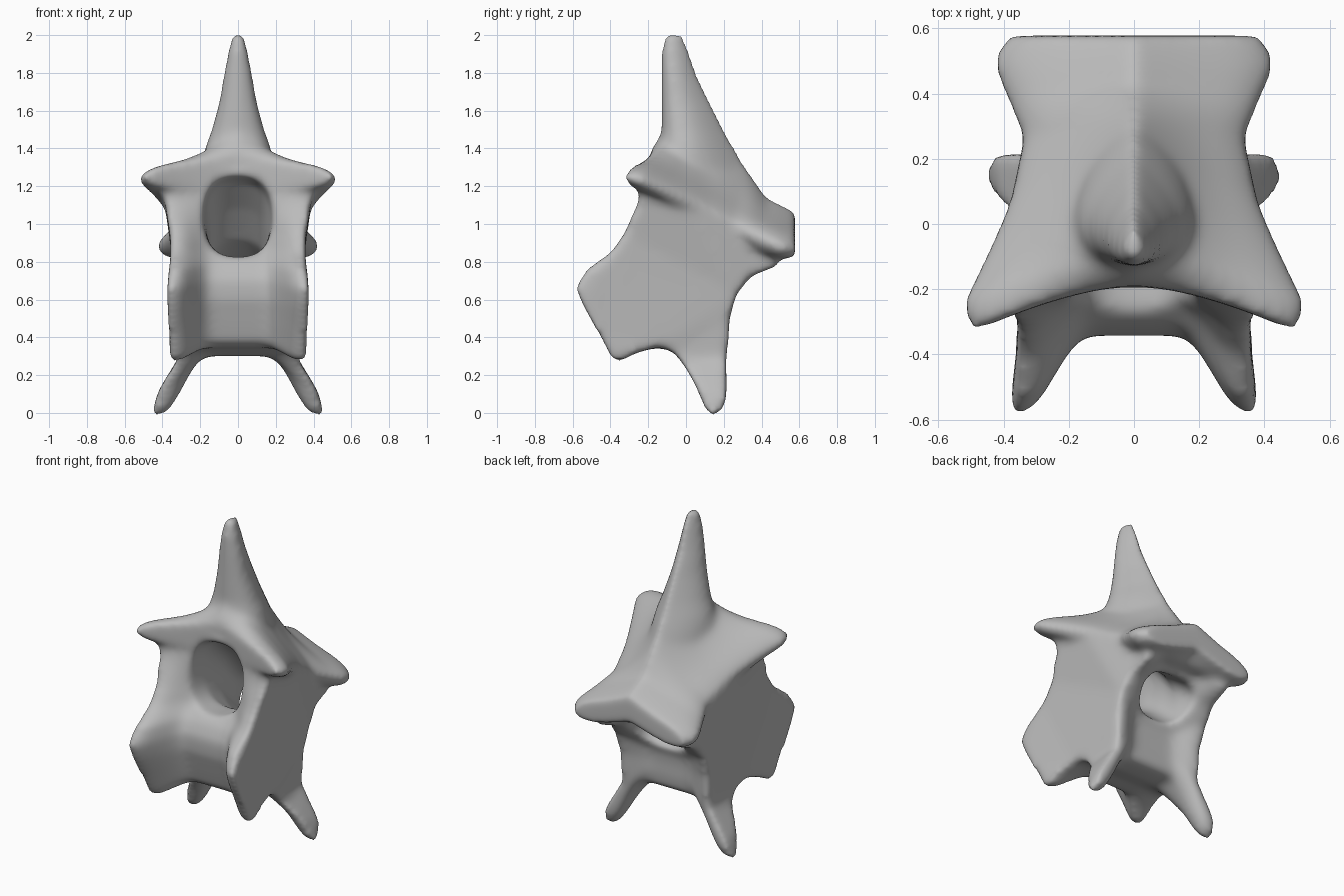
import bpy
import bmesh
from math import cos, sin, pi, copysign
from mathutils import Vector

if "Cube" in bpy.data.objects:
    bpy.data.objects.remove(bpy.data.objects["Cube"], do_unlink=True)


def loft(bm, rings):
    """Skin a run of equal-length rings and close both ends."""
    loops = [[bm.verts.new(p) for p in ring] for ring in rings]
    faces = []
    for a, b in zip(loops, loops[1:]):
        for i in range(len(a)):
            j = (i + 1) % len(a)
            faces.append(bm.faces.new((a[i], a[j], b[j], b[i])))
    caps = [bm.faces.new(loops[0]), bm.faces.new(loops[-1])]
    bmesh.ops.recalc_face_normals(bm, faces=faces + caps)
    bmesh.ops.triangulate(bm, faces=caps)


def table(rows, t):
    """Interpolate the columns of a table whose first column is the key."""
    if t <= rows[0][0]:
        return rows[0][1:]
    for a, b in zip(rows, rows[1:]):
        if t <= b[0]:
            f = (t - a[0]) / (b[0] - a[0])
            return [p + (q - p) * f for p, q in zip(a[1:], b[1:])]
    return rows[-1][1:]


def smoothstep(a, b, t):
    t = min(max((t - a) / (b - a), 0), 1)
    return t * t * (3 - 2 * t)


def make_object(name, bm):
    mesh = bpy.data.meshes.new(name)
    bm.to_mesh(mesh)
    bm.free()
    obj = bpy.data.objects.new(name, mesh)
    bpy.context.collection.objects.link(obj)
    return obj


bone = bmesh.new()

# Body: outer wall outline (y, z) with lobe and leg, blended to the middle outline
wall = [(-.22, 1.25), (-.26, 1.1), (-.33, .95), (-.4, .85), (-.53, .76), (-.588, .66),
        (-.55, .57), (-.47, .43), (-.395, .285), (-.35, .27), (-.27, .315), (-.15, .35),
        (-.07, .325), (-.02, .26), (.05, .14), (.1, .02), (.14, -.02), (.2, .02),
        (.22, .1), (.22, .3), (.235, .5), (.27, .63), (.35, .725), (.5, .78),
        (.42, .92), (0, 1.15)]
middle = [(-.2, 1.28), (-.22, 1.1), (-.22, .95), (-.24, .86), (-.31, .78), (-.345, .7),
          (-.34, .6), (-.3, .47), (-.27, .38), (-.23, .35), (-.2, .345), (-.12, .34),
          (-.05, .32), (0, .305), (.05, .3), (.09, .3), (.12, .3), (.15, .31),
          (.16, .33), (.17, .4), (.17, .48), (.18, .56), (.3, .72), (.4, .84),
          (.42, .95), (0, 1.2)]
half_width = [(0, .455), (.1, .43), (.25, .365), (.35, .365), (.65, .385),
              (.8, .36), (.95, .365), (1.1, .39), (1.25, .43)]
steps = 14
rings = []
for k in range(-steps, steps + 1):
    u = k / steps
    w = smoothstep(.36, .9, abs(u))
    ring = []
    for m, o in zip(middle, wall):
        y, z = Vector(m).lerp(Vector(o), w)
        waist = smoothstep(-.4, .1, o[0]) * smoothstep(.1, .35, o[1])
        waist *= .06 * (1 - smoothstep(1, 1.2, o[1]))
        ring.append((u * (table(half_width, o[1])[0] - waist), y, z))
    rings.append(ring)
loft(bone, rings)

# Roof: stations from front to back of (t, ridge height, half width, edge height)
roof = [(0, 1.32, .49, 1.25), (.08, 1.44, .535, 1.24), (.2, 1.5, .48, 1.2),
        (.35, 1.5, .415, 1.14), (.5, 1.44, .36, 1.07), (.65, 1.28, .335, .99),
        (.8, 1.09, .395, .92), (.92, 1.045, .44, .875), (1, 1.01, .385, .87)]
across = [k / 10 for k in range(-10, 11)]
rings = []
for k in range(21):
    t = k / 20
    ridge, width, edge = table(roof, t)
    top, bottom = [], []
    for s in across:
        rise = (ridge - edge) * (1 - abs(s)) ** (2 - .6 * smoothstep(.4, .9, t))
        front = -.19 - .14 * abs(s) ** 1.6
        y = front + (.578 - front) * t
        thick = .07 * (1 - .75 * abs(s) ** 8)
        lift = .1 + .6 * smoothstep(.8, 1, t)
        top.append((s * width, y, edge + thick + rise * .9))
        bottom.append((s * width, y, edge - thick * (1 + .6 * sin(pi * t)) + rise * lift))
    rings.append(top + bottom[::-1])
loft(bone, rings)

# Spine: teardrop slices of (z, front y, back y, half width)
spine = [(1.1, -.1, .41, .2), (1.28, -.14, .33, .19), (1.36, -.15, .285, .185),
         (1.42, -.14, .25, .17), (1.5, -.13, .205, .14), (1.65, -.13, .13, .1),
         (1.8, -.13, .06, .075), (1.92, -.13, .02, .052), (2.005, -.11, -.015, .03)]
rings = []
for z, front, back, width in spine:
    ring = []
    for k in range(24):
        a = 2 * pi * k / 24
        x = 1.3 * width * sin(a) * abs(cos(a / 2))
        ring.append((x, (front + back) / 2 - (back - front) / 2 * cos(a), z))
    rings.append(ring)
loft(bone, rings)
blank = make_object("bone_blank", bone)

# Canal cutter: squarish slices of (y, centre z, x radius, z radius)
canal = [(-.7, 1.06, .2, .23), (-.3, 1.06, .19, .23), (-.1, 1.02, .17, .205),
         (.05, .9, .155, .185), (.2, .75, .155, .165), (.35, .68, .19, .14),
         (.7, .61, .2, .14)]


def squared(v):
    return copysign(abs(v) ** .8, v)


tube = bmesh.new()
loft(tube, [[(rx * squared(cos(2 * pi * k / 32)), y, z + rz * squared(sin(2 * pi * k / 32)))
             for k in range(32)] for y, z, rx, rz in canal])
cutter = make_object("canal_cutter", tube)


# Fuse the parts, cut the canal and soften everything
def fuse(name):
    mod = blank.modifiers.new(name, 'REMESH')
    mod.mode = 'VOXEL'
    mod.voxel_size = .016


fuse("fuse_parts")
cut = blank.modifiers.new("cut_canal", 'BOOLEAN')
cut.operation = 'DIFFERENCE'
cut.solver = 'EXACT'
cut.object = cutter
fuse("fuse_canal")
soften = blank.modifiers.new("soften", 'SMOOTH')
soften.factor = .5
soften.iterations = 20

graph = bpy.context.evaluated_depsgraph_get()
mesh = bpy.data.meshes.new_from_object(blank.evaluated_get(graph))
vertebra = bpy.data.objects.new("vertebra", mesh)
bpy.context.collection.objects.link(vertebra)
for helper in (blank, cutter):
    bpy.data.objects.remove(helper, do_unlink=True)
mesh.shade_smooth()

# Single grey colour
grey = bpy.data.materials.new("bone_grey")
grey.use_nodes = True
colour = (.5, .5, .5, 1)
grey.diffuse_color = colour
grey.node_tree.nodes["Principled BSDF"].inputs["Base Color"].default_value = colour
mesh.materials.clear()
mesh.materials.append(grey)
